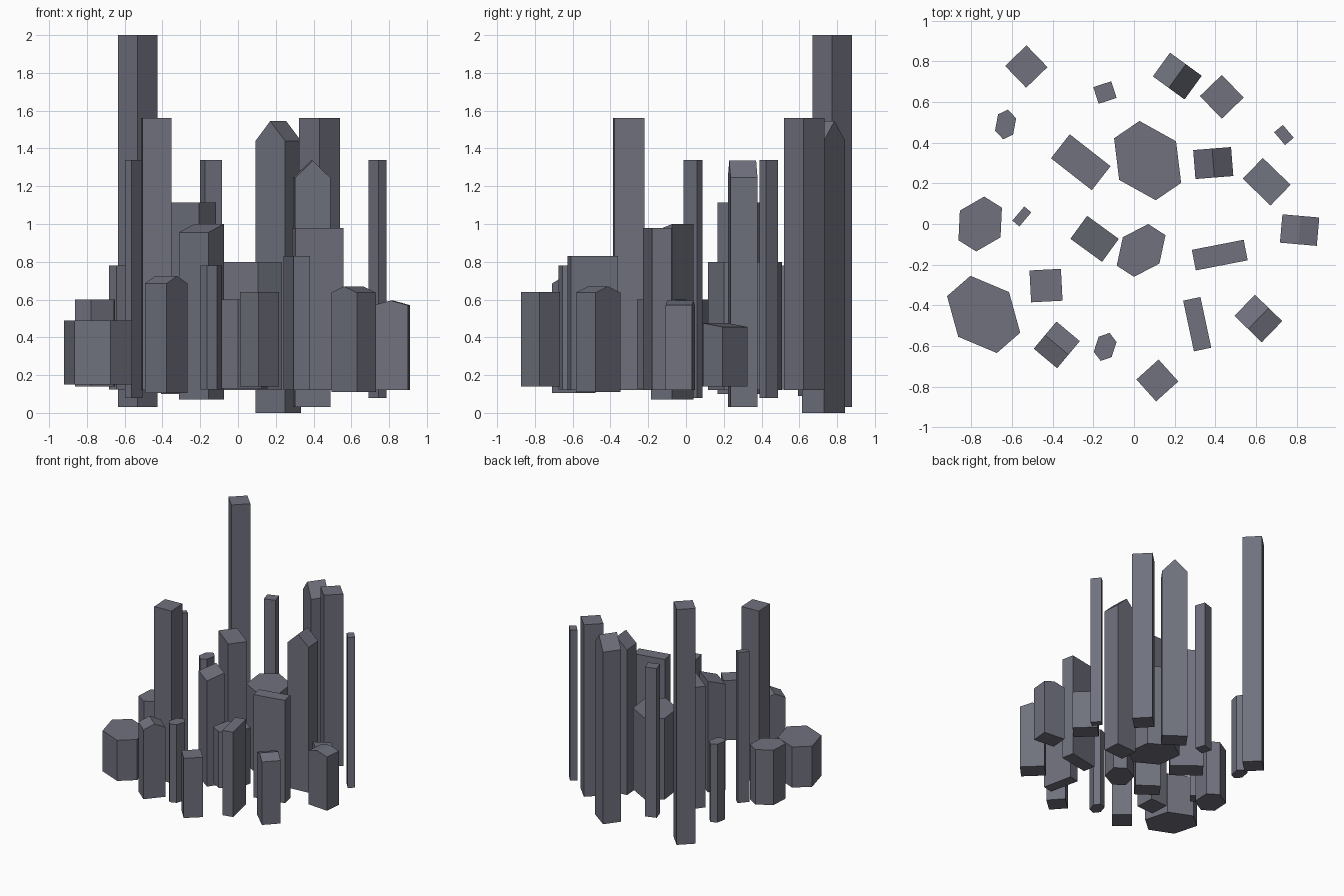
import bpy, bmesh
from math import radians
from mathutils import Matrix, Vector

cube = bpy.data.objects.get("Cube")
if cube:
    bpy.data.objects.remove(cube, do_unlink=True)

# One slate colour for every column
slate = bpy.data.materials.new("slate_grey")
slate.use_nodes = True
colour = (0.16, 0.165, 0.205, 1)
slate.diffuse_color = colour
slate.node_tree.nodes["Principled BSDF"].inputs["Base Color"].default_value = colour


def extrude(name, outline, offset, matrix):
    """Extrude a closed outline of points along offset and place it."""
    bm = bmesh.new()
    face = bm.faces.new([bm.verts.new(p) for p in outline])
    result = bmesh.ops.extrude_face_region(bm, geom=[face], use_keep_orig=True)
    moved = [g for g in result["geom"] if isinstance(g, bmesh.types.BMVert)]
    bmesh.ops.translate(bm, verts=moved, vec=offset)
    bmesh.ops.recalc_face_normals(bm, faces=bm.faces)
    mesh = bpy.data.meshes.new(name)
    bm.to_mesh(mesh)
    bm.free()
    mesh.materials.append(slate)
    obj = bpy.data.objects.new(name, mesh)
    obj.matrix_world = matrix
    bpy.context.collection.objects.link(obj)
    return obj


def block(name, centre, size, turn, bottom, top, gable=0, slope=0):
    """Four-sided column; gable and slope are the drop from the top to the eaves."""
    half, depth = size[0] / 2, size[1]
    profile = [(-half, bottom), (half, bottom), (half, top - gable - slope)]
    if gable:
        profile.append((0, top))
    profile.append((-half, top - gable))
    outline = [Vector((u, -depth / 2, z)) for u, z in profile]
    place = Matrix.Translation((*centre, 0)) @ Matrix.Rotation(radians(turn), 4, "Z")
    extrude(name, outline, Vector((0, depth, 0)), place)


def hexagon(name, centre, corners, bottom, top):
    """Six-sided column; three corners are mirrored through the centre."""
    ring = [Vector((x, y, bottom)) for x, y in corners]
    ring += [Vector((-x, -y, bottom)) for x, y in corners]
    extrude(name, ring, Vector((0, 0, top - bottom)), Matrix.Translation((*centre, 0)))


# Flat-topped square columns
block("tallest_back_column", centre=(-.53, .775), size=(.149, .146), turn=-46, bottom=.03, top=2)
block("small_back_column", centre=(-.143, .647), size=(.093, .086), turn=18, bottom=.09, top=1.34)
block("tall_back_left_column", centre=(.432, .626), size=(.155, .15), turn=-46, bottom=.12, top=1.56)
block("tall_front_right_column", centre=(-.433, -.303), size=(.155, .157), turn=3, bottom=.12, top=1.56)
block("short_front_column", centre=(.115, -.77), size=(.145, .147), turn=-48, bottom=.14, top=.64)

# Flat-topped thin columns and slabs
block("thin_left_column", centre=(.738, .438), size=(.083, .056), turn=-50, bottom=.08, top=1.34)
block("thin_right_column", centre=(-.552, .037), size=(.045, .091), turn=-40, bottom=.08, top=1.34)
block("back_slab", centre=(-.262, .304), size=(.255, .15), turn=-38, bottom=.1, top=1.115)
block("left_slab", centre=(.422, -.153), size=(.26, .103), turn=11, bottom=.12, top=.98)
block("front_slab", centre=(.311, -.493), size=(.087, .255), turn=12, bottom=.12, top=.83)

# Columns with a ridged top
block("ridged_back_column", centre=(.213, .728), size=(.193, .144), turn=-36, bottom=0, top=1.545, gable=.105)
block("ridged_inner_column", centre=(.39, .3), size=(.187, .143), turn=4.5, bottom=.03, top=1.335, gable=.09)
block("ridged_left_column", centre=(.815, -.03), size=(.182, .14), turn=-5, bottom=.12, top=.595, gable=.025)
block("ridged_front_right_column", centre=(-.38, -.595), size=(.174, .15), turn=50, bottom=.105, top=.725, gable=.04)
block("ridged_front_left_column", centre=(.612, -.465), size=(.187, .145), turn=-44, bottom=.11, top=.67, gable=.033)

# Columns with a slanted top
block("slanted_left_column", centre=(.653, .208), size=(.142, .19), turn=46, bottom=.14, top=.475, slope=.02)
block("slanted_centre_column", centre=(-.194, -.073), size=(.14, .193), turn=-126, bottom=.07, top=1, slope=.045)

# Six-sided columns
hexagon("large_front_hexagon", centre=(-.74, -.445), bottom=.15, top=.49,
        corners=[(-.065, .19), (.125, .11), (.18, -.09)])
hexagon("large_back_hexagon", centre=(.067, .312), bottom=.12, top=.8,
        corners=[(-.04, .195), (.14, .095), (.165, -.11)])
hexagon("right_hexagon", centre=(-.757, 0), bottom=.14, top=.6,
        corners=[(.02, .135), (.107, .08), (.1, -.066)])
hexagon("centre_hexagon", centre=(.035, -.13), bottom=.13, top=.6,
        corners=[(.035, .13), (.12, .075), (.09, -.065)])
hexagon("small_back_hexagon", centre=(-.632, .49), bottom=.125, top=.78,
        corners=[(.012, .073), (.052, .03), (.037, -.05)])
hexagon("small_front_hexagon", centre=(-.142, -.605), bottom=.125, top=.78,
        corners=[(.022, .069), (.056, .024), (.032, -.05)])
